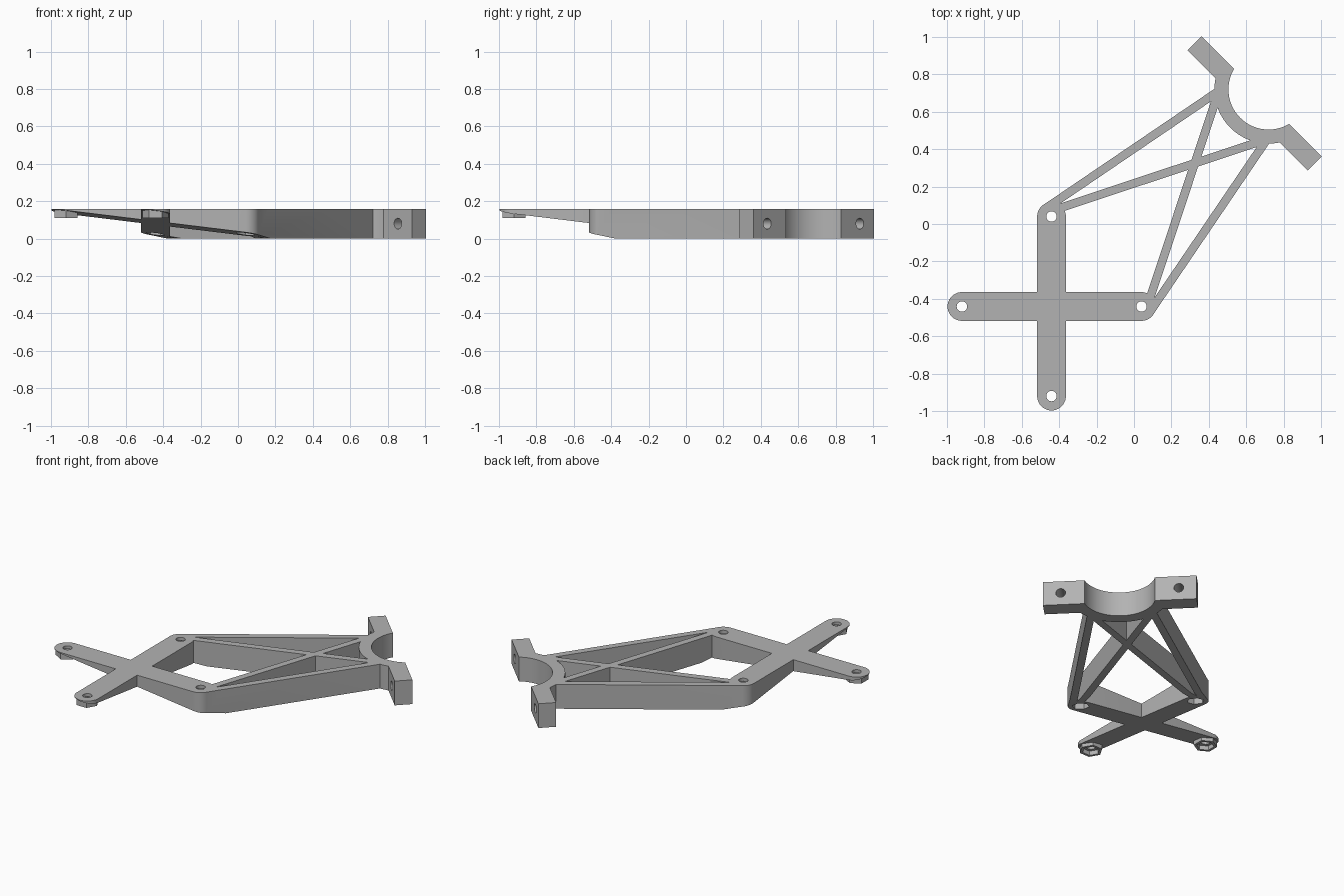
import bpy, bmesh, math
from mathutils import Matrix, Vector

if "Cube" in bpy.data.objects:
    bpy.data.objects.remove(bpy.data.objects["Cube"])

TOP = 0.158
D = math.sqrt(0.5)
# diagonal frame: local x runs along the symmetry line y = x
DIAG = Matrix.Rotation(math.radians(45), 4, 'Z')

grey = bpy.data.materials.new("plain_grey")
grey.diffuse_color = (0.45, 0.45, 0.45, 1)
grey.use_nodes = True
grey.node_tree.nodes["Principled BSDF"].inputs["Base Color"].default_value = grey.diffuse_color


def prism(name, pts, z0, z1, matrix=Matrix()):
    bm = bmesh.new()
    face = bm.faces.new([bm.verts.new((x, y, z0)) for x, y in pts])
    new = bmesh.ops.extrude_face_region(bm, geom=[face])["geom"]
    bmesh.ops.translate(bm, vec=(0, 0, z1 - z0),
                        verts=[g for g in new if isinstance(g, bmesh.types.BMVert)])
    bmesh.ops.transform(bm, matrix=matrix, verts=bm.verts)
    bmesh.ops.recalc_face_normals(bm, faces=bm.faces)
    me = bpy.data.meshes.new(name)
    bm.to_mesh(me)
    bm.free()
    me.materials.append(grey)
    ob = bpy.data.objects.new(name, me)
    bpy.context.collection.objects.link(ob)
    return ob


def arc(cx, cy, r, a0, a1, n):
    return [(cx + r * math.cos(math.radians(a0 + (a1 - a0) * i / n)),
             cy + r * math.sin(math.radians(a0 + (a1 - a0) * i / n))) for i in range(n + 1)]


def circle(cx, cy, r, n=32, start=0):
    return arc(cx, cy, r, start, start + 360, n)[:-1]


def bar(a, b, w):
    a, b = Vector(a), Vector(b)
    d = (b - a).normalized() * w / 2
    n = Vector((-d.y, d.x))
    return [tuple(p) for p in (a + n, a - n, b - n, b + n)]


def swap(pts):
    return [(y, x) for x, y in pts]


def combine(body, tool, op):
    mod = body.modifiers.new(op, 'BOOLEAN')
    mod.operation, mod.solver, mod.object = op, 'EXACT', tool
    bpy.context.view_layer.objects.active = body
    bpy.ops.object.modifier_apply(modifier=mod.name)
    bpy.data.objects.remove(tool)


# plan outlines: cross arms, struts, clamp ring and clamp flanges
arm = arc(0.04, -0.441, 0.077, -90, 90, 18) + arc(-0.92, -0.441, 0.077, 90, 270, 18)
outer_strut = bar((-0.470, 0.085), (0.45, 0.709), 0.045)
cross_strut = bar((-0.44, 0.071), (0.68, 0.443), 0.045)
CU = 1.018                                     # clamp centre along the diagonal
cut = math.degrees(math.acos((0.955 - CU) / 0.29))
ring = arc(CU, 0, 0.29, cut, 360 - cut, 40)
flange = [(0.859, -0.455), (0.965, -0.455), (0.965, 0.455), (0.859, 0.455)]

plan = [(arm, Matrix()), (swap(arm), Matrix())]
for s in (outer_strut, cross_strut):
    plan += [(s, Matrix()), (swap(s), Matrix())]
plan += [(ring, DIAG), (flange, DIAG)]

# join over-tall parts, then trim them to the slab with the sloped underside
bracket = None
for i, (pts, m) in enumerate(plan):
    part = prism("bracket", pts, -0.1 - 0.004 * i, 0.3 + 0.004 * i, m)
    if bracket is None:
        bracket = part
    else:
        combine(bracket, part, 'UNION')
slope = 0.122 / D
u0 = -0.2 * D
slab = [(u0, 0), (1.6, 0), (1.6, TOP), (-1.2, TOP), (-1.2, 0.1575),
        (u0 - 0.1575 / slope, 0.1575)]
upright = DIAG @ Matrix.Rotation(math.radians(90), 4, 'X')
combine(bracket, prism("slab", slab, -1.5, 1.5, upright), 'INTERSECT')

# clamp bore
combine(bracket, prism("bore", circle(CU, 0, 0.215, 64), -0.1, 0.3, DIAG), 'DIFFERENCE')

# nut holders under the thin arm ends
ends = [(-0.92, -0.441, 30), (-0.441, -0.92, 0)]
hubs = [(0.04, -0.441, 30), (-0.441, 0.04, 0)]
for x, y, a in ends:
    combine(bracket, prism("nut_holder", circle(x, y, 0.07, 6, a), 0.11, 0.153), 'UNION')

# screw holes and hexagonal nut pockets
for x, y, a in ends + hubs:
    combine(bracket, prism("pocket", circle(x, y, 0.052, 6, a), -0.1, 0.138), 'DIFFERENCE')
    combine(bracket, prism("hole", circle(x, y, 0.028, 24), -0.1, 0.3), 'DIFFERENCE')

# clamp bolt holes along the diagonal
along = DIAG @ Matrix.Rotation(math.radians(90), 4, 'Y')
for v in (-0.35, 0.35):
    combine(bracket, prism("bolt_hole", circle(-0.08, v, 0.029, 24), 0.8, 1.05, along), 'DIFFERENCE')

bracket.name = "clamp_bracket"
bpy.ops.object.select_all(action='DESELECT')
bracket.select_set(True)
bpy.context.view_layer.objects.active = bracket
bpy.ops.object.shade_smooth_by_angle(angle=math.radians(25))
